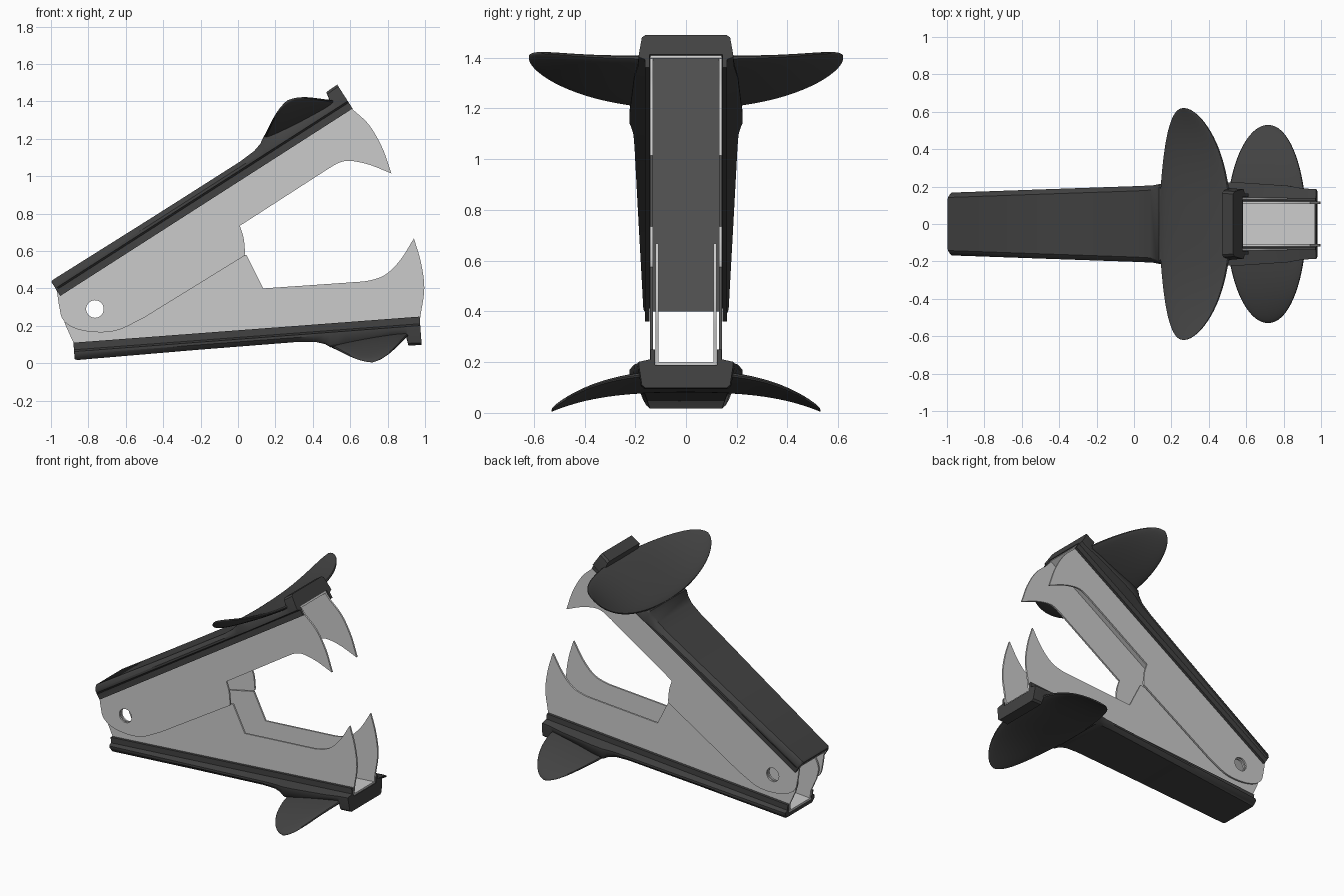
import bpy, bmesh, math
from mathutils import Vector, Matrix

if "Cube" in bpy.data.objects:
    bpy.data.objects.remove(bpy.data.objects["Cube"])

dark = bpy.data.materials.new("dark_plastic")
dark.diffuse_color = (0.055, 0.055, 0.055, 1)
dark.use_nodes = True
dark.node_tree.nodes["Principled BSDF"].inputs["Base Color"].default_value = dark.diffuse_color


def frame(origin, end, flip):
    """Jaw frame: u runs along the jaw, v points outward from it."""
    o = Vector((origin[0], 0, origin[1]))
    u = (Vector((end[0], 0, end[1])) - o).normalized()
    v = Vector((-u.z, 0, u.x)) * flip
    return lambda a, y, b: o + u * a + v * b + Vector((0, y, 0))


def finish(obj, angle=35):
    bpy.ops.object.select_all(action='DESELECT')
    obj.select_set(True)
    bpy.context.view_layer.objects.active = obj
    bpy.ops.object.shade_smooth_by_angle(angle=math.radians(angle))


def loft(name, rings, mat=None):
    bm = bmesh.new()
    rows = [[bm.verts.new(p) for p in r] for r in rings]
    n = len(rows[0])
    for a, b in zip(rows, rows[1:]):
        for i in range(n):
            j = (i + 1) % n
            bm.faces.new((a[i], a[j], b[j], b[i]))
    bm.faces.new(rows[0])
    bm.faces.new(rows[-1])
    bmesh.ops.recalc_face_normals(bm, faces=bm.faces)
    me = bpy.data.meshes.new(name)
    bm.to_mesh(me)
    bm.free()
    obj = bpy.data.objects.new(name, me)
    bpy.context.collection.objects.link(obj)
    if mat:
        me.materials.append(mat)
    finish(obj)
    return obj


def smooth(pts, n=6):
    """Catmull-Rom curve through the points."""
    p = [Vector(q) for q in pts]
    p = [2 * p[0] - p[1]] + p + [2 * p[-1] - p[-2]]
    out = []
    for a, b, c, d in zip(p, p[1:], p[2:], p[3:]):
        for i in range(n):
            t = i / n
            out.append(0.5 * (2 * b + (c - a) * t + (2 * a - 5 * b + 4 * c - d) * t * t
                              + (3 * b - a - 3 * c + d) * t ** 3))
    return [tuple(q) for q in out] + [tuple(pts[-1])]


def side_plates(name, profile, hole, y):
    """Flat plate with a pivot hole, mirrored to both sides."""
    cu = bpy.data.curves.new(name, 'CURVE')
    cu.dimensions, cu.fill_mode, cu.extrude = '2D', 'BOTH', 0.006
    circle = [(hole[0] + 0.047 * math.cos(k * math.pi / 16),
               hole[1] + 0.047 * math.sin(k * math.pi / 16)) for k in range(32)]
    for pts in (profile, circle):
        sp = cu.splines.new('POLY')
        sp.points.add(len(pts) - 1)
        for q, p in zip(sp.points, pts):
            q.co = (p[0], p[1], 0, 1)
        sp.use_cyclic_u = True
    obj = bpy.data.objects.new(name, cu)
    bpy.context.collection.objects.link(obj)
    bpy.ops.object.select_all(action='DESELECT')
    obj.select_set(True)
    bpy.context.view_layer.objects.active = obj
    bpy.ops.object.convert(target='MESH')
    obj = bpy.context.view_layer.objects.active
    obj.data.transform(Matrix.Translation((0, y - 0.006, 0)) @ Matrix.Rotation(math.pi / 2, 4, 'X'))
    mod = obj.modifiers.new("both_sides", 'MIRROR')
    mod.use_axis = (False, True, False)
    finish(obj)


def handle(name, P, m, wing_y):
    """Plastic channel cover with end lip, plus the finger wing."""
    # (u, half width, thickness)
    stations = [(0, .160, .088), (.012, .168, .094), (.65, .187, .088), (1.2, .203, .086),
                (1.29, .207, .093), (1.34, .215, .108), (1.37, .222, .128), (1.45, .222, .122),
                (1.70, .205, .098), (1.775, .192, .098), (1.785, .19, .150), (1.856, .186, .152)]
    rings = []
    for u, w, t in stations:
        wb = m + 0.02
        half = [(m + .002, .06), (m + .002, 0), (wb, 0), (wb, .038), (w, .048),
                (w, .062), (w - .012, t - .012), (w - .026, t)]
        sec = half + [(-y, v) for y, v in reversed(half)]
        rings.append([P(u, y, v) for y, v in sec])
    loft(name + "_cover", rings, dark)

    rings = []
    for i in range(41):
        th = math.radians(-88 + 176 * i / 40)
        t, a = math.sin(th), math.cos(th)
        thick = (.03 + .025 * (1 - abs(t)) ** 2) * a ** .4
        ring = []
        for k in range(32):
            ph = 2 * math.pi * k / 32
            s, e = math.cos(ph), math.sin(ph)
            base = .128 - .018 * s
            top = base + (.225 - base) * abs(t) ** 3
            v = top - thick / 2 + thick / 2 * math.copysign(abs(e) ** .6, e)
            ring.append(P(1.585 + .215 * a * s, wing_y * t, v))
        rings.append(ring)
    loft(name + "_finger_wing", rings, dark)


def sheet(name, P, m):
    loft(name, [[P(u, y, v) for y, v in ((-m, .048), (m, .048), (m, .06), (-m, .06))]
                for u in (0, 1.85)])


upper = frame((-.95, .36), (.61, 1.36), 1)
lower = frame((-.88, .11), (.98, .25), -1)
pivot = (-.765, .29)

# Plastic handles
handle("upper_handle", upper, .142, .62)
handle("lower_handle", lower, .12, .53)

# Metal jaw webs
sheet("upper_jaw_web", upper, .14)
sheet("lower_jaw_web", lower, .118)

# Upper jaw plates: pivot lobe, throat, downward tooth
side_plates("upper_jaw_plates",
            [(-.98, .41)]
            + smooth([(-.968, .385), (-.955, .30), (-.935, .232), (-.87, .186), (-.76, .166),
                      (-.64, .178), (-.50, .245)])
            + [(.035, .575)] + smooth([(.038, .59), (.03, .67), (.01, .735)], 4)
            + smooth([(.48, 1.038), (.54, 1.072), (.60, 1.082), (.70, 1.062), (.82, 1.015)])
            + smooth([(.815, 1.03), (.77, 1.155), (.70, 1.275), (.61, 1.36)])
            + [(.572, 1.405)], pivot, .142)

# Lower jaw plates: pivot lobe, throat, upward tooth
side_plates("lower_jaw_plates",
            [(-.876, .052), (-.88, .11)]
            + smooth([(-.925, .21), (-.94, .29), (-.90, .37), (-.82, .41), (-.70, .42)])
            + [(.045, .58), (.135, .40)]
            + smooth([(.60, .432), (.70, .442), (.79, .475), (.87, .555), (.94, .667)])
            + smooth([(.943, .66), (.978, .54), (.996, .40), (.975, .25)])
            + [(.969, .19)], pivot, .12)
